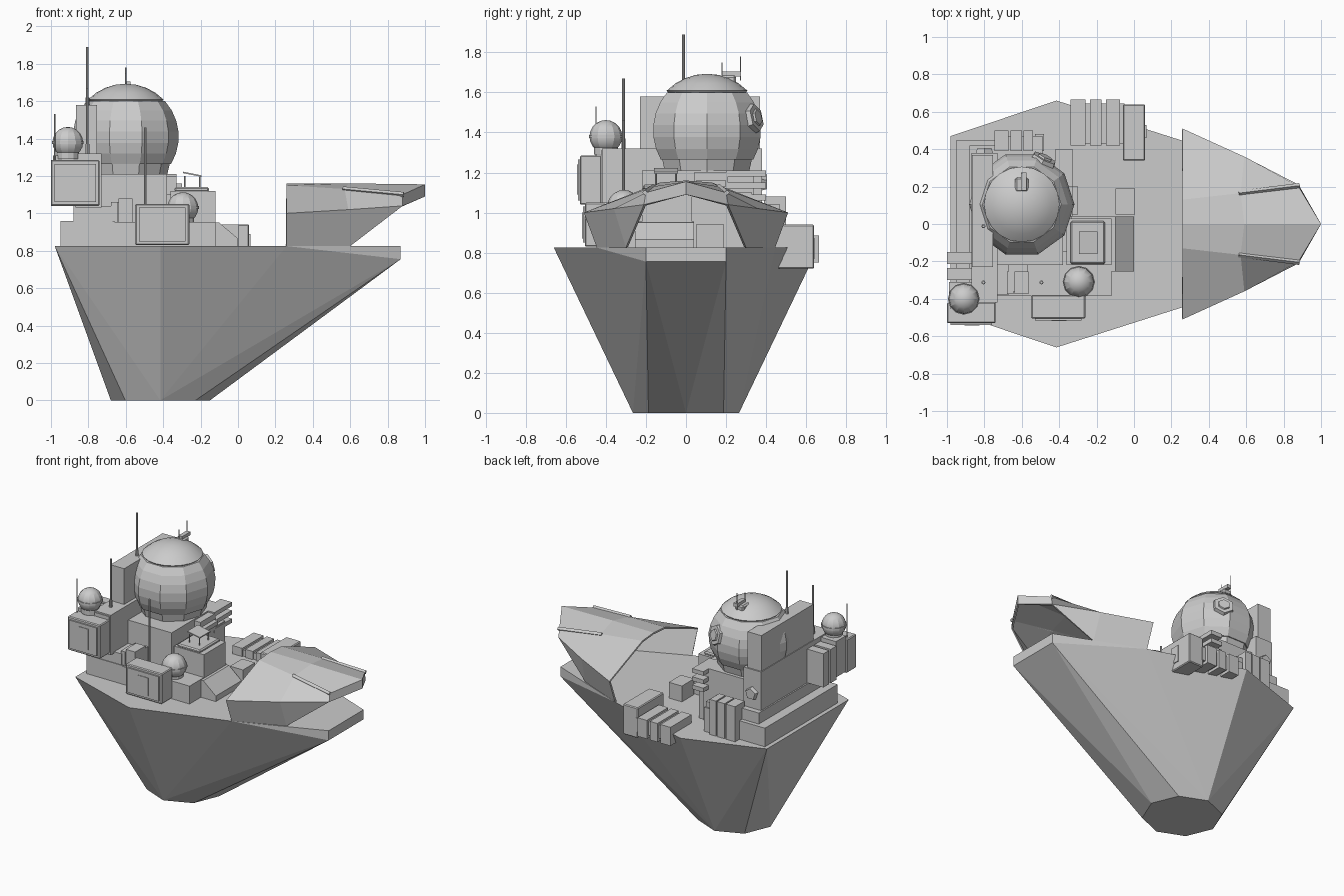
import bpy, bmesh, math
from mathutils import Vector

if "Cube" in bpy.data.objects:
    bpy.data.objects.remove(bpy.data.objects["Cube"])


def finish(bm, name, angle=None):
    bmesh.ops.recalc_face_normals(bm, faces=bm.faces)
    me = bpy.data.meshes.new(name)
    bm.to_mesh(me)
    bm.free()
    ob = bpy.data.objects.new(name, me)
    bpy.context.collection.objects.link(ob)
    if angle:
        bpy.ops.object.select_all(action='DESELECT')
        ob.select_set(True)
        bpy.context.view_layer.objects.active = ob
        bpy.ops.object.shade_smooth_by_angle(angle=math.radians(angle))
    return ob


def hull_of(name, pts):
    bm = bmesh.new()
    vs = [bm.verts.new(p) for p in pts]
    r = bmesh.ops.convex_hull(bm, input=vs)
    bmesh.ops.delete(bm, geom=list({g for g in r['geom_interior'] if isinstance(g, bmesh.types.BMVert)}), context='VERTS')
    bmesh.ops.dissolve_limit(bm, angle_limit=0.01, verts=bm.verts, edges=bm.edges)
    return finish(bm, name)


def box(name, x0, x1, y0, y1, z0, z1, bevel=0):
    bm = bmesh.new()
    bmesh.ops.create_cube(bm, size=1)
    for v in bm.verts:
        v.co = ((x0 + x1) / 2 + v.co.x * (x1 - x0), (y0 + y1) / 2 + v.co.y * (y1 - y0),
                (z0 + z1) / 2 + v.co.z * (z1 - z0))
    if bevel:
        bmesh.ops.bevel(bm, geom=bm.edges[:], offset=bevel, segments=1, affect='EDGES')
    return finish(bm, name)


def rod(name, a, b, r, r2=None, sides=8):
    a, b = Vector(a), Vector(b)
    bm = bmesh.new()
    bmesh.ops.create_cone(bm, cap_ends=True, segments=sides, radius1=r,
                          radius2=r if r2 is None else r2, depth=(b - a).length)
    q = (b - a).to_track_quat('Z', 'Y')
    for v in bm.verts:
        v.co = q @ v.co + (a + b) / 2
    return finish(bm, name)


def lathe(name, cx, cy, profile, sides, angle=None):
    bm = bmesh.new()
    vs = [bm.verts.new((cx + r, cy, z)) for r, z in profile]
    es = [bm.edges.new(p) for p in zip(vs, vs[1:])]
    bmesh.ops.spin(bm, geom=vs + es, cent=(cx, cy, 0), axis=(0, 0, 1), angle=2 * math.pi, steps=sides)
    bmesh.ops.remove_doubles(bm, verts=bm.verts, dist=0.0005)
    return finish(bm, name, angle)


def arc(r, cz, a0, a1, n):
    out = []
    for i in range(n + 1):
        a = math.radians(a0 + (a1 - a0) * i / n)
        out.append((max(r * math.cos(a), 0), cz + r * math.sin(a)))
    return out


# Hull: octagonal foot flaring to a pointed deck
foot = [(-0.415 + 0.265 * math.cos(k * math.pi / 4), 0.265 * math.sin(k * math.pi / 4), 0) for k in range(8)]
rim = [(s[0], s[1] * m, s[2]) for m in (1, -1) for s in
       [(-0.98, 0.47, 0.825), (-0.415, 0.66, 0.825), (0.26, 0.445, 0.825), (0.87, 0.2, 0.825), (0.87, 0.2, 0.755)]]
hull_of("hull", foot + rim)

# Bow canopy: open folded shell, mirrored across y
P = [(0.26, 0.445, 0.825), (0.26, 0.51, 1.0), (0.26, 0.13, 1.15), (0.26, 0, 1.16),
     (0.6, 0.3, 0.825), (0.59, 0.36, 1.02), (0.57, 0.165, 1.13), (0.59, 0, 1.16),
     (0.88, 0.21, 1.04), (0.88, 0.2, 1.10), (1.0, 0, 1.155), (1.0, 0, 1.09)]
F = [(0, 1, 5, 4), (1, 2, 6, 5), (2, 3, 7, 6), (4, 5, 8), (5, 6, 9, 8), (6, 7, 10, 9), (8, 9, 10, 11)]
bm = bmesh.new()
for m in (1, -1):
    vs = [bm.verts.new((x, y * m, z)) for x, y, z in P]
    for f in F:
        bm.faces.new([vs[i] for i in f])
bmesh.ops.remove_doubles(bm, verts=bm.verts, dist=0.001)
canopy = finish(bm, "bow_canopy")
sol = canopy.modifiers.new("thickness", 'SOLIDIFY')
sol.thickness, sol.offset = 0.012, -1
for m in (1, -1):
    rod("canopy_rib", (0.56, 0.165 * m, 1.13), (0.885, 0.205 * m, 1.10), 0.014, sides=4)

# Stepped superstructure
box("rear_base", -0.95, -0.66, -0.385, 0.45, 0.82, 0.96)
box("front_base", -0.67, -0.12, -0.385, 0.04, 0.82, 0.955)
box("rear_step", -0.88, -0.67, -0.38, 0.42, 0.95, 1.04)
box("lower_tower", -0.87, -0.73, -0.42, 0.38, 1.03, 1.32)
box("upper_tower", -0.865, -0.755, -0.23, 0.37, 1.31, 1.58)
box("dome_block", -0.74, -0.38, -0.22, 0.34, 0.82, 1.21)
box("dome_block_front", -0.39, -0.335, -0.15, 0.33, 0.82, 1.1)
box("hatch_block", -0.36, -0.12, -0.22, 0.03, 0.82, 1.12)
box("hatch_plate", -0.34, -0.155, -0.215, 0.015, 1.115, 1.14, 0.008)

# Sloped console
hull_of("console", [(x, y, z) for y in (-0.255, 0.04)
                    for x, z in ((-0.13, 0.82), (-0.13, 0.95), (-0.1, 0.95), (0.0, 0.865), (0.0, 0.82))])
box("console_door", -0.1, 0.005, 0.05, 0.19, 0.82, 0.94)

# Hatch frame
for x in (-0.285, -0.205):
    for y in (-0.15, -0.05):
        rod("hatch_post", (x, y, 1.135), (x, y, 1.2), 0.004)
hull_of("hatch_cover", [(x, y, z + dz) for x, z in ((-0.295, 1.215), (-0.195, 1.195))
                        for y in (-0.16, -0.04) for dz in (0, 0.008)])

# Large dome with a raised top cap and footing
CX, CY, CZ = -0.6, 0.105, 1.41
lathe("dome_footing", CX, CY, [(0, 1.2), (0.22, 1.2), (0.235, 1.265), (0, 1.275)], 10)
lathe("dome_body", CX, CY, [(0, 1.262)] + arc(0.283, CZ, -31, 42, 6) + [(0, 1.601)], 10)
lathe("dome_cap", CX, CY, [(0.19, 1.595)] + arc(0.283, CZ, 44.5, 90, 4), 20, 30)

# Hexagonal ports on the dome and the tower
d = Vector((0.42, 0.85, 0.22)).normalized()
c = Vector((CX, CY, CZ))
rod("dome_port", c + d * 0.2, c + d * 0.285, 0.085, 0.07, 6)
rod("dome_port_lens", c + d * 0.28, c + d * 0.295, 0.045, 0.04, 6)
rod("tower_port", (-0.8, 0.36, 1.15), (-0.8, 0.405, 1.15), 0.055, 0.04, 5)

# Sensor cluster on the cap
box("sensor_base", -0.635, -0.565, 0.17, 0.25, 1.63, 1.685, 0.01)
box("sensor_head", -0.605, -0.575, 0.18, 0.275, 1.68, 1.705)
for y, z in ((0.18, 1.75), (0.272, 1.78)):
    rod("sensor_aerial", (-0.6, y, 1.66), (-0.6, y, z), 0.003)

# Two small domes
for x, y, z, r in ((-0.91, -0.4, 1.38, 0.082), (-0.295, -0.31, 1.03, 0.083)):
    lathe("small_dome", x, y, arc(r, z, -90, 90, 10), 12, 20)
    lathe("small_dome_band", x, y, [(r * 0.9, z - 0.008), (r * 1.04, z - 0.008), (r * 1.04, z + 0.008), (r * 0.9, z + 0.008)], 12)
    lathe("small_dome_foot", x, y, [(0, z - 0.09), (0.06, z - 0.09), (0.06, z - 0.05), (0, z - 0.05)], 12)

# Masts: thick sleeve and thin upper rod
for x, y, z0, z1, zs in ((-0.805, -0.012, 1.57, 1.89, 1.62), (-0.805, -0.312, 1.31, 1.67, 1.37),
                         (-0.495, -0.312, 0.95, 1.46, 1.0)):
    rod("mast", (x, y, z0), (x, y, z1), 0.007)
    rod("mast_sleeve", (x, y, z0), (x, y, zs), 0.011)
rod("thin_mast", (-0.98, -0.45, 1.28), (-0.98, -0.45, 1.53), 0.003)


# Equipment cabinets with framed panels on the front
def cabinet(name, x0, x1, y0, y1, z0, z1, window):
    box(name, x0, x1, y0 + 0.01, y1, z0, z1, 0.006)
    bm = bmesh.new()
    q = 0.02
    vs = [bm.verts.new(p) for p in ((x0 + q, y0, z0 + q), (x1 - q, y0, z0 + q),
                                    (x1 - q, y0, z1 - q), (x0 + q, y0, z1 - q))]
    f = bm.faces.new(vs)
    e = bmesh.ops.extrude_face_region(bm, geom=[f])
    for v in e['geom']:
        if isinstance(v, bmesh.types.BMVert):
            v.co.y += 0.02
    finish(bm, name + "_panel")
    a, b, lo, hi = window
    box(name + "_plate", a, b, y0 - 0.004, y0 + 0.01, lo, hi)


cabinet("front_cabinet", -0.55, -0.26, -0.515, -0.38, 0.83, 1.05, (-0.44, -0.36, 0.87, 1.0))
cabinet("rear_cabinet", -1.0, -0.74, -0.54, -0.42, 1.04, 1.285, (-0.905, -0.825, 1.09, 1.24))
box("rear_cabinet_shelf", -0.99, -0.74, -0.425, -0.31, 1.05, 1.31)
box("side_cabinet", -0.06, 0.06, 0.34, 0.64, 0.72, 0.94, 0.006)
box("side_cabinet_plate", 0.055, 0.066, 0.46, 0.53, 0.77, 0.89)

# Slab stacks
for y0, y1 in ((-0.3, -0.235), (-0.215, -0.15)):
    box("rear_slab", -1.0, -0.86, y0, y1, 1.04, 1.285)
for x0, x1 in ((-0.34, -0.26), (-0.235, -0.175), (-0.15, -0.075)):
    box("side_slab", x0, x1, 0.42, 0.665, 0.75, 0.885)
box("side_slab_core", -0.33, -0.05, 0.43, 0.645, 0.77, 0.87)
for x0, x1, y1, z1 in ((-0.745, -0.67, 0.5, 1.08), (-0.66, -0.6, 0.5, 1.08), (-0.59, -0.54, 0.5, 1.08), (-0.53, -0.48, 0.48, 1.0)):
    box("left_slab", x0, x1, 0.39, y1, 0.82, z1)
box("left_slab_core", -0.74, -0.49, 0.33, 0.47, 0.82, 1.04)
for x0, x1, z1 in ((-0.68, -0.645, 1.06), (-0.64, -0.565, 1.08)):
    box("front_slab", x0, x1, -0.375, -0.255, 0.9, z1)
box("front_slab_core", -0.67, -0.57, -0.36, -0.2, 0.9, 1.06)

# Ledges on the dome block
for z in (1.06, 1.12, 1.18):
    box("block_ledge", -0.42, -0.33, 0.2, 0.4, z, z + 0.03)
box("block_rail", -0.345, -0.3, 0.05, 0.2, 1.13, 1.16)
box("block_rail_wall", -0.39, -0.33, 0.04, 0.21, 1.08, 1.2)
